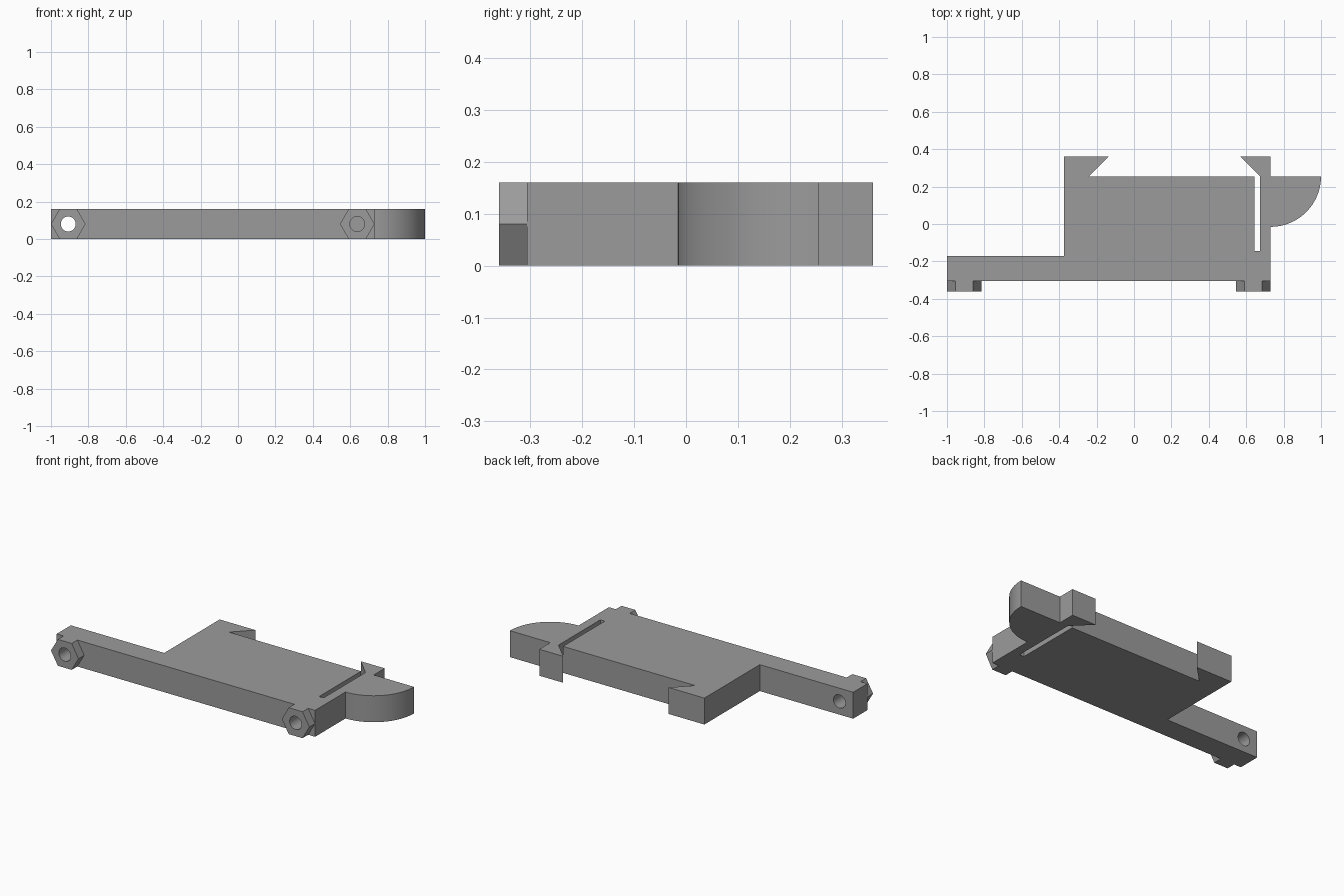
import bpy, bmesh, math
from mathutils import Vector

if "Cube" in bpy.data.objects:
    bpy.data.objects.remove(bpy.data.objects["Cube"])

H = 0.16                            # thickness of the whole bracket
FRONT, BACK = -0.36, 0.36
BAR_Y0, BAR_Y1 = -0.306, -0.17      # mounting bar
TOP_Y = 0.255                       # back edge of the plate
SIDE_X = 0.73                       # right side of the latch arm
NUT_R = H / 2 / math.cos(math.pi / 6)
HOLE_R = 0.04

grey = bpy.data.materials.new("plain grey")
grey.diffuse_color = (0.33, 0.33, 0.33, 1)
grey.use_nodes = True
grey.node_tree.nodes["Principled BSDF"].inputs["Base Color"].default_value = grey.diffuse_color


def prism(name, points, direction):
    """Extrude a closed loop of 3D points along a direction."""
    bm = bmesh.new()
    face = bm.faces.new([bm.verts.new(p) for p in points])
    new = bmesh.ops.extrude_face_region(bm, geom=[face])["geom"]
    verts = [v for v in new if isinstance(v, bmesh.types.BMVert)]
    bmesh.ops.translate(bm, verts=verts, vec=Vector(direction))
    bmesh.ops.recalc_face_normals(bm, faces=bm.faces)
    mesh = bpy.data.meshes.new(name)
    bm.to_mesh(mesh)
    bm.free()
    mesh.materials.append(grey)
    obj = bpy.data.objects.new(name, mesh)
    bpy.context.collection.objects.link(obj)
    return obj


def rod(name, x, radius, sides, y0, y1):
    """Regular prism running along y at mid thickness."""
    ring = [(x + radius * math.cos(2 * math.pi * i / sides), y0,
             H / 2 + radius * math.sin(2 * math.pi * i / sides)) for i in range(sides)]
    return prism(name, ring, (0, y1 - y0, 0))


def activate(obj):
    bpy.ops.object.select_all(action='DESELECT')
    obj.select_set(True)
    bpy.context.view_layer.objects.active = obj


def cut(obj, cutter):
    mod = obj.modifiers.new("hole", 'BOOLEAN')
    mod.operation, mod.solver, mod.object = 'DIFFERENCE', 'EXACT', cutter
    activate(obj)
    bpy.ops.object.modifier_apply(modifier=mod.name)


# Bracket outline: bar, plate, fixed hook, slot, latch arm and thumb tab
tab_r = 1 - SIDE_X
tab = [(SIDE_X + tab_r * math.cos(a), TOP_Y - tab_r * math.sin(a))
       for a in (math.pi / 2 * i / 32 for i in range(32, -1, -1))]
outline = [(-1, BAR_Y0), (SIDE_X, BAR_Y0)] + tab + [
    (SIDE_X, TOP_Y), (SIDE_X, BACK), (0.57, BACK), (0.675, TOP_Y),    # latch hook
    (0.675, -0.145), (0.645, -0.145), (0.645, TOP_Y),                 # slot
    (-0.24, TOP_Y), (-0.135, BACK), (-0.375, BACK),                   # fixed hook
    (-0.375, BAR_Y1), (-1, BAR_Y1)]
bracket = prism("bracket_body", [(x, y, 0) for x, y in outline], (0, 0, H))
parts = [bracket]

# Hexagonal bosses: the left hole goes through, the right one is blind
for side, x, hole_end in (("left", -1 + NUT_R, 0), ("right", SIDE_X - NUT_R, BAR_Y1)):
    boss = rod(side + "_hex_boss", x, NUT_R, 6, FRONT, BAR_Y0)
    cutter = rod(side + "_hole_cutter", x, HOLE_R, 32, -0.5, hole_end)
    cut(boss, cutter)
    cut(bracket, cutter)
    bpy.data.objects.remove(cutter)
    parts.append(boss)

for part in parts:
    activate(part)
    bpy.ops.object.shade_smooth_by_angle(angle=math.radians(30))
